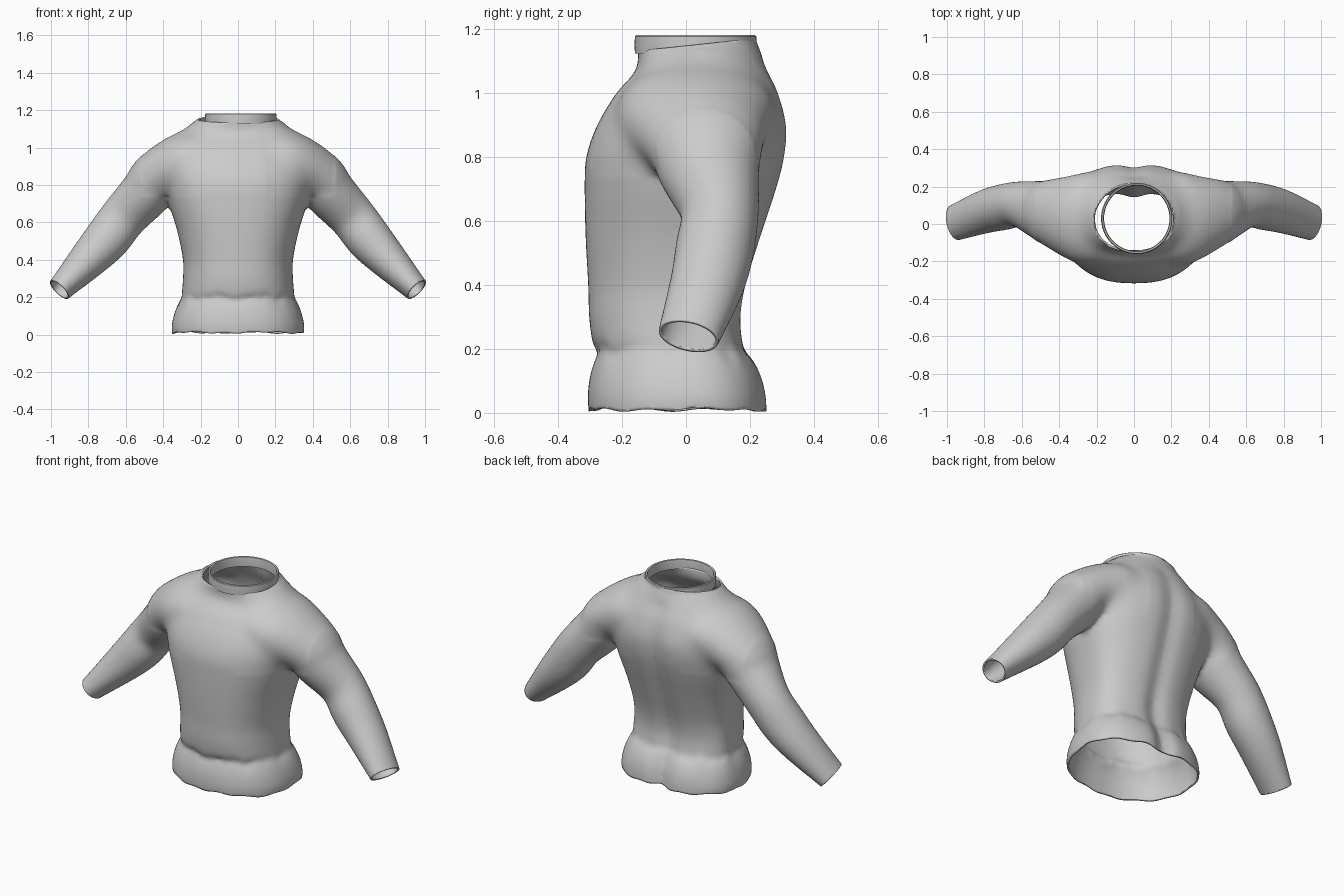
import bpy, bmesh, math
from mathutils import Vector

if "Cube" in bpy.data.objects:
    bpy.data.objects.remove(bpy.data.objects["Cube"])

knit = bpy.data.materials.new("light grey knit")
knit.diffuse_color = (0.6, 0.6, 0.6, 1)
knit.use_nodes = True
knit.node_tree.nodes["Principled BSDF"].inputs["Base Color"].default_value = knit.diffuse_color


def spline(keys, steps):
    """Catmull-Rom interpolation through tuples."""
    out = []
    for i in range(len(keys) - 1):
        p = [keys[max(0, min(len(keys) - 1, i + k))] for k in (-1, 0, 1, 2)]
        for s in range(steps):
            t = s / steps
            out.append([0.5 * (2 * b + (c - a) * t + (2 * a - 5 * b + 4 * c - d) * t * t
                               + (3 * b - a - 3 * c + d) * t ** 3) for a, b, c, d in zip(*p)])
    return out + [list(keys[-1])]


def loft(bm, rings):
    """Closed solid through rings of points."""
    vs = [[bm.verts.new(p) for p in r] for r in rings]
    n = len(vs[0])
    for a, b in zip(vs, vs[1:]):
        for i in range(n):
            bm.faces.new((a[i], a[(i + 1) % n], b[(i + 1) % n], b[i]))
    bm.faces.new(vs[0][::-1])
    bm.faces.new(vs[-1])


def sgn_pow(v, e):
    return math.copysign(abs(v) ** e, v)


def finish(bm, name, angle):
    me = bpy.data.meshes.new(name)
    bm.to_mesh(me)
    bm.free()
    ob = bpy.data.objects.new(name, me)
    bpy.context.collection.objects.link(ob)
    me.materials.append(knit)
    bpy.ops.object.select_all(action='DESELECT')
    ob.select_set(True)
    bpy.context.view_layer.objects.active = ob
    bpy.ops.object.shade_smooth_by_angle(angle=math.radians(angle))
    return ob


# Torso sections: z, half width, front y, back y, spine groove, forward drop
TORSO = [
    (-0.04, .340, -.295, .257, .035, 0), (.03, .355, -.307, .258, .035, 0),
    (.10, .344, -.303, .246, .035, 0), (.16, .322, -.288, .220, .035, 0),
    (.195, .302, -.274, .192, .03, 0), (.225, .300, -.292, .182, .025, 0),
    (.30, .294, -.303, .176, .025, 0), (.40, .294, -.306, .192, .022, 0),
    (.55, .324, -.314, .238, .02, 0), (.70, .370, -.317, .287, .02, 0),
    (.80, .395, -.312, .312, .02, 0), (.90, .405, -.278, .318, .018, 0),
    (1.0, .375, -.218, .293, .012, 0), (1.07, .325, -.165, .260, .01, .01),
    (1.12, .265, -.150, .237, 0, .02), (1.165, .205, -.152, .220, 0, .03),
    (1.22, .185, -.150, .212, 0, .03)]
# Sleeve sections: centre x, y, z, radius across, radius front to back
SLEEVE = [
    (.16, .03, .96, .14, .24), (.27, .033, .925, .165, .25), (.42, .058, .85, .145, .195),
    (.495, .076, .755, .138, .160), (.61, .105, .63, .125, .123), (.70, .09, .512, .122, .123),
    (.80, .065, .402, .104, .116), (.955, .008, .24, .068, .098), (.99, -.005, .204, .065, .095)]

bm = bmesh.new()

# Torso with spine groove and gathered waist
N = 96
rings = []
for z, w, yf, yb, groove, drop in spline(TORSO, 4):
    e = 2 / (2.4 - .25 * max(0, min(1, (z - .85) / .25)))
    near_waist = math.exp(-((z - .2) / .05) ** 2)
    ring = []
    for i in range(N):
        a = 2 * math.pi * i / N
        c, s = sgn_pow(math.cos(a), e), sgn_pow(math.sin(a), e)
        mid = .02
        x = w * c
        y = mid + s * ((yb - mid) if s > 0 else (mid - yf))
        if s > 0:
            y -= groove * math.exp(-(x / .055) ** 2)
        wave = .006 * math.sin(9 * a) + .004 * math.sin(17 * a + 1)
        lower = drop * max(0, min(1, (.06 - y) / .22))
        ring.append((x, y, z + near_waist * wave - lower))
    rings.append(ring)
loft(bm, rings)

# Sleeves, mirrored left and right
path = spline(SLEEVE, 5)
for side in (-1, 1):
    rings = []
    for i, (x, y, z, ra, rb) in enumerate(path):
        p, q = path[max(0, i - 1)], path[min(len(path) - 1, i + 1)]
        t = (Vector(q[:3]) - Vector(p[:3])).normalized()
        v = (Vector((0, 1, 0)) - t * t.y).normalized()
        u = t.cross(v)
        ring = []
        for k in range(40):
            a = 2 * math.pi * k / 40
            pt = Vector((x, y, z)) + u * ra * math.cos(a) + v * rb * math.sin(a)
            ring.append((side * pt.x, pt.y, pt.z))
        rings.append(ring)
    loft(bm, rings)
bmesh.ops.recalc_face_normals(bm, faces=bm.faces)
body = finish(bm, "sweater_body", 60)

# Fuse torso and sleeves into one smooth skin
rm = body.modifiers.new("fuse", 'REMESH')
rm.mode, rm.voxel_size = 'VOXEL', .013
sm = body.modifiers.new("soften", 'SMOOTH')
sm.factor, sm.iterations = .5, 5
evaluated = body.evaluated_get(bpy.context.evaluated_depsgraph_get())
bm = bmesh.new()
bm.from_mesh(evaluated.to_mesh())
bpy.data.objects.remove(body)

# Blend the shoulder joins into the chest and back
shoulder = [v for v in bm.verts if .16 < abs(v.co.x) < .52 and .74 < v.co.z < 1.13]
for _ in range(30):
    bmesh.ops.smooth_vert(bm, verts=shoulder, factor=.5, use_axis_x=True, use_axis_y=True, use_axis_z=True)


def open_end(test, co, no):
    """Cut away the closed end beyond a plane."""
    faces = [f for f in bm.faces if test(f.calc_center_median())]
    geom = set(faces)
    for f in faces:
        geom.update(f.edges)
        geom.update(f.verts)
    bmesh.ops.bisect_plane(bm, geom=list(geom), plane_co=co, plane_no=no, clear_outer=True)


# Openings: hem, neck and two cuffs
open_end(lambda c: c.z < .15, (0, 0, .010), (0, 0, -1))
open_end(lambda c: c.z > 1.0 and abs(c.x) < .26, (0, .22, 1.172), (0, -.04, .38))
for side in (-1, 1):
    open_end(lambda c: c.x * side > .8, (side * .955, .008, .24), (side * .68, -.24, -.69))

# Uneven hem edge
for v in bm.verts:
    if v.co.z < .06:
        a = math.atan2(v.co.y, v.co.x)
        v.co.z += (1 - v.co.z / .06) * (.004 * math.sin(5 * a + 1) + .004 * math.sin(13 * a))
body = finish(bm, "sweater_body", 60)
sol = body.modifiers.new("cloth thickness", 'SOLIDIFY')
sol.thickness, sol.offset = .01, -1

# Collar band
bm = bmesh.new()
profile = [(.190, 1.125), (.191, 1.15), (.190, 1.178), (.186, 1.182), (.178, 1.18), (.175, 1.15), (.176, 1.125)]
M = 64
cols = [[bm.verts.new((.015 + r * math.cos(2 * math.pi * i / M), .03 + r * math.sin(2 * math.pi * i / M), z))
         for r, z in profile] for i in range(M)]
for i in range(M):
    a, b = cols[i], cols[(i + 1) % M]
    for k in range(len(profile)):
        j = (k + 1) % len(profile)
        bm.faces.new((a[k], b[k], b[j], a[j]))
bmesh.ops.recalc_face_normals(bm, faces=bm.faces)
finish(bm, "collar_band", 40)
